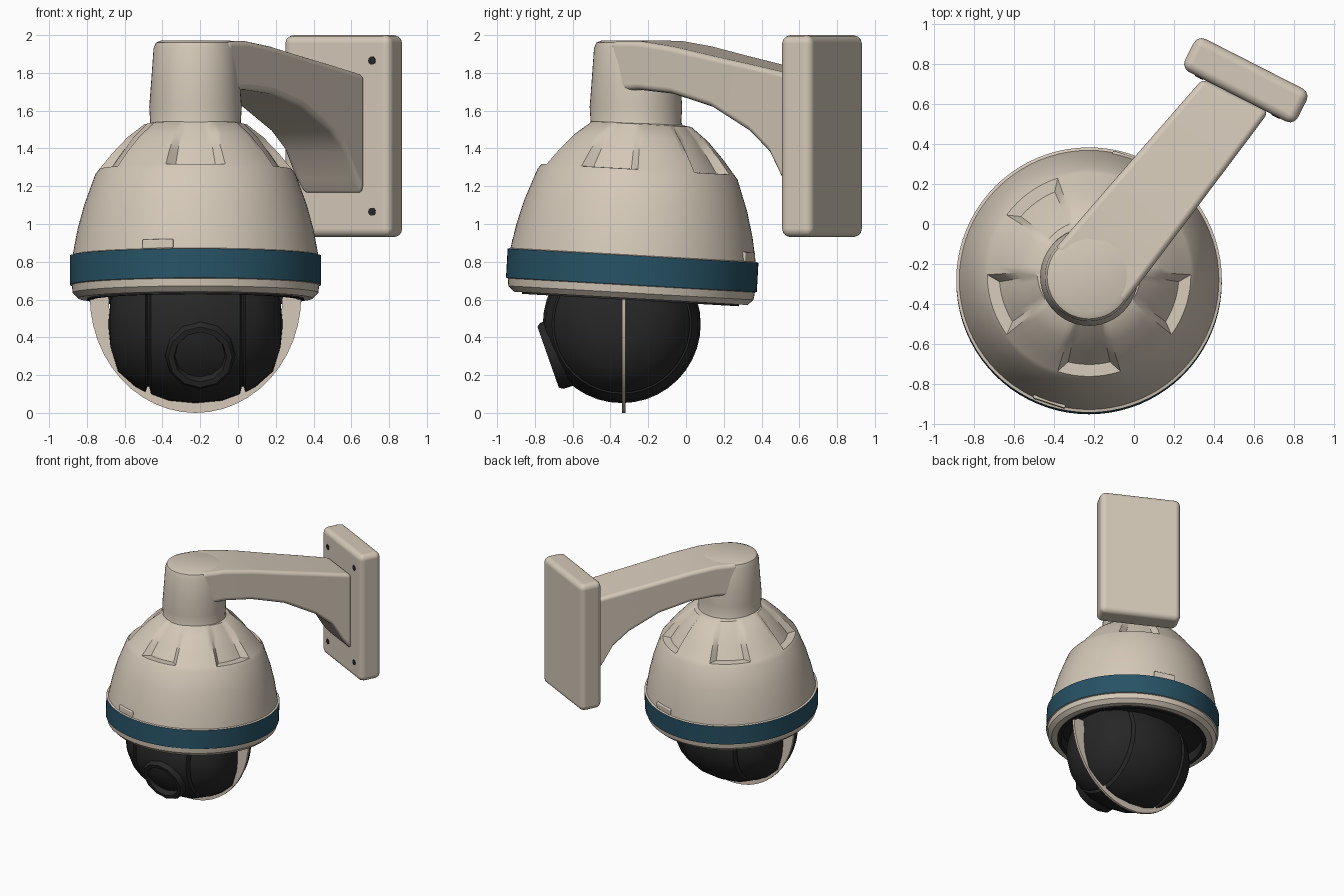
import bpy, bmesh, math
from mathutils import Vector, Matrix

cube = bpy.data.objects.get("Cube")
if cube:
    bpy.data.objects.remove(cube, do_unlink=True)


def material(name, rgb):
    m = bpy.data.materials.new(name)
    m.use_nodes = True
    m.diffuse_color = (*rgb, 1)
    bsdf = m.node_tree.nodes["Principled BSDF"]
    bsdf.inputs["Base Color"].default_value = (*rgb, 1)
    bsdf.inputs["Roughness"].default_value = 0.6
    return m


BEIGE, BLUE, DARK = range(3)
PAINTS = [material("warm_beige", (0.66, 0.58, 0.48)),
          material("deep_blue", (0.02, 0.085, 0.13)),
          material("charcoal", (0.02, 0.02, 0.02))]


def finish(name, bm, matrix=None, bevel=0, angle=35):
    """Turn a bmesh into a smooth-shaded object."""
    bmesh.ops.remove_doubles(bm, verts=bm.verts, dist=1e-5)
    bmesh.ops.recalc_face_normals(bm, faces=bm.faces)
    me = bpy.data.meshes.new(name)
    bm.to_mesh(me)
    bm.free()
    for m in PAINTS:
        me.materials.append(m)
    ob = bpy.data.objects.new(name, me)
    bpy.context.collection.objects.link(ob)
    if matrix:
        ob.matrix_world = matrix
    bpy.ops.object.select_all(action="DESELECT")
    ob.select_set(True)
    bpy.context.view_layer.objects.active = ob
    bpy.ops.object.shade_smooth_by_angle(angle=math.radians(angle))
    if bevel:
        mod = ob.modifiers.new("soft_edges", "BEVEL")
        mod.width, mod.segments, mod.limit_method = bevel, 3, "ANGLE"
        mod.harden_normals = True
    return ob


def loft(bm, rings, colours, closed=True):
    """Skin a list of equal-length point rings; one colour per span."""
    rows = [[bm.verts.new(p) for p in ring] for ring in rings]
    n = len(rows[0])
    for a, b, c in zip(rows, rows[1:], colours):
        for i in range(n):
            j = (i + 1) % n
            bm.faces.new((a[i], a[j], b[j], b[i])).material_index = c
    if closed:
        for row, c in ((rows[0], colours[0]), (rows[-1], colours[-1])):
            bm.faces.new(row).material_index = c


def lathe(name, profile, colours, matrix, sides=48, inset=None):
    """Revolve (radius, height) points; inset maps row -> radius in recesses."""
    rings = []
    for k, (r, z) in enumerate(profile):
        ring = []
        for i in range(sides):
            t = math.tau * i / sides
            rr = r
            if inset and k in inset:
                # five recesses, each half of a fifth of the circle
                off = (math.degrees(t) - 270 + 36) % 72 - 36
                if abs(off) < 17:
                    rr = inset[k]
            ring.append((rr * math.cos(t), rr * math.sin(t), z))
        rings.append(ring)
    bm = bmesh.new()
    loft(bm, rings, colours)
    return finish(name, bm, matrix)


def box(name, size, matrix, bevel, colour=BEIGE):
    bm = bmesh.new()
    bmesh.ops.create_cube(bm, size=1)
    bmesh.ops.scale(bm, vec=size, verts=bm.verts)
    for f in bm.faces:
        f.material_index = colour
    return finish(name, bm, matrix, bevel)


def aim(origin, direction):
    q = Vector(direction).to_track_quat("Z", "Y")
    return Matrix.Translation(origin) @ q.to_matrix().to_4x4()


# Housing: slightly tilted dome with blue band, rim and five recessed panels
tilt = (Matrix.Translation((-0.225, -0.285, 0.75)) @ Matrix.Rotation(-0.057, 4, "X")
        @ Matrix.Translation((0, 0, -0.75)))
under = [(0.01, 0.67), (0.54, 0.67), (0.545, 0.597), (0.575, 0.597), (0.575, 0.606)]
rim = [(0.62, 0.606), (0.65, 0.635), (0.655, 0.675)]
band = [(0.665, 0.678), (0.665, 0.832)]
shell = [(0.65, 0.836), (0.642, 0.88), (0.625, 0.97), (0.59, 1.1), (0.53, 1.265)]
crown = [(0.51, 1.29), (0.509, 1.291), (0.445, 1.37), (0.36, 1.46), (0.27, 1.53), (0.2, 1.54)]
profile = under + rim + band + shell + crown
first = len(profile) - len(crown)
colours = [DARK] * 4 + [BEIGE] * 4 + [BLUE] + [BEIGE] * (len(shell) + len(crown))
lathe("dome_housing", profile, colours[:len(profile) - 1], tilt, 80,
      {first + 1: 0.45, first + 2: 0.395, first + 3: 0.33, first + 4: 0.26})

# Latch tabs just above the band
for i, angle in enumerate((-108, 72)):
    spin = Matrix.Rotation(math.radians(angle), 4, "Z")
    box(f"latch_tab_{i + 1}", (0.03, 0.17, 0.05),
        tilt @ spin @ Matrix.Translation((0.638, 0, 0.86)), 0.008)

# Neck column
lathe("neck_column",
      [(0.26, 1.49), (0.24, 1.54), (0.245, 1.62), (0.235, 1.75), (0.222, 1.93),
       (0.21, 1.96), (0.18, 1.972)], [BEIGE] * 6,
      Matrix.Translation((-0.225, -0.265, 0)))

# Bracket arm: tapered sections from the column to the wall plate
start, end = Vector((-0.225, -0.265, 0)), Vector((0.51, 0.645, 0))
across_a, across_b = Vector((0.78, -0.62, 0)), Vector((0.894, -0.447, 0))
stations = [(0, 1.70, 1.97), (0.15, 1.71, 1.968), (0.33, 1.69, 1.94), (0.55, 1.62, 1.89),
            (0.76, 1.49, 1.845), (0.87, 1.38, 1.82), (0.94, 1.24, 1.805), (1, 1.15, 1.79)]
rings = []
for t, low, high in stations:
    mid = start.lerp(end, t)
    side = across_a.lerp(across_b, t).normalized() * (0.222 - 0.037 * t)
    rings.append([mid + side * s + Vector((0, 0, z))
                  for s, z in ((-1, low), (1, low), (1, high), (-1, high))])
bm = bmesh.new()
loft(bm, rings, [BEIGE] * (len(rings) - 1))
finish("bracket_arm", bm, bevel=0.03)

# Wall plate with four screws
plate = Matrix.Translation((0.56, 0.72, 1.465)) @ Matrix.Rotation(math.radians(-27), 4, "Z")
box("wall_plate", (0.635, 0.185, 1.07), plate, 0.045)
for u in (-1, 1):
    for v in (-1, 1):
        spot = plate @ Matrix.Translation((0.215 * u, -0.09, 0.4 * v)) @ Matrix.Rotation(math.pi / 2, 4, "X")
        lathe(f"screw_{'left' if u > 0 else 'right'}_{'top' if v > 0 else 'bottom'}",
              [(0.022, 0), (0.022, 0.006), (0.012, 0.007)], [DARK] * 2, spot, 10)

# Camera ball: wide middle drum with a rounded cheek on each side
half = [(0.02, 0.46), (0.12, 0.45), (0.25, 0.41), (0.33, 0.32), (0.36, 0.265),
        (0.33, 0.255), (0.33, 0.245), (0.37, 0.235), (0.405, 0.14)]
drum = [(r, -x) for r, x in half] + [(0.418, 0)] + half[::-1]
lathe("camera_ball", drum, [DARK] * (len(drum) - 1), aim((-0.225, -0.34, 0.47), (1, 0, 0)), 40)

# Lens barrel, pitched down, with a blue glass ring around a dark centre
look = Vector((0, -0.94, -0.33)).normalized()
lens = aim(Vector((-0.2, -0.73, 0.295)), look)
lathe("lens_barrel",
      [(0.19, -0.2), (0.185, -0.02), (0.17, 0), (0.14, 0), (0.125, -0.05), (0.115, -0.05),
       (0.075, -0.045), (0.05, -0.035), (0.01, -0.03)],
      [DARK] * 5 + [BLUE] + [DARK] * 2, lens, 12)

# Thin half hoop under the housing
bm = bmesh.new()
hoop = []
for i in range(25):
    a = math.pi * (1 + i / 24)
    hoop.append([(rx * math.cos(a), y, 0.62 + rz * math.sin(a))
                 for rx, rz, y in ((0.56, 0.62, -0.01), (0.56, 0.62, 0.01),
                                   (0.46, 0.565, 0.01), (0.46, 0.565, -0.01))])
loft(bm, hoop, [BEIGE] * 24)
finish("cover_hoop", bm, Matrix.Translation((-0.225, -0.33, 0)))
